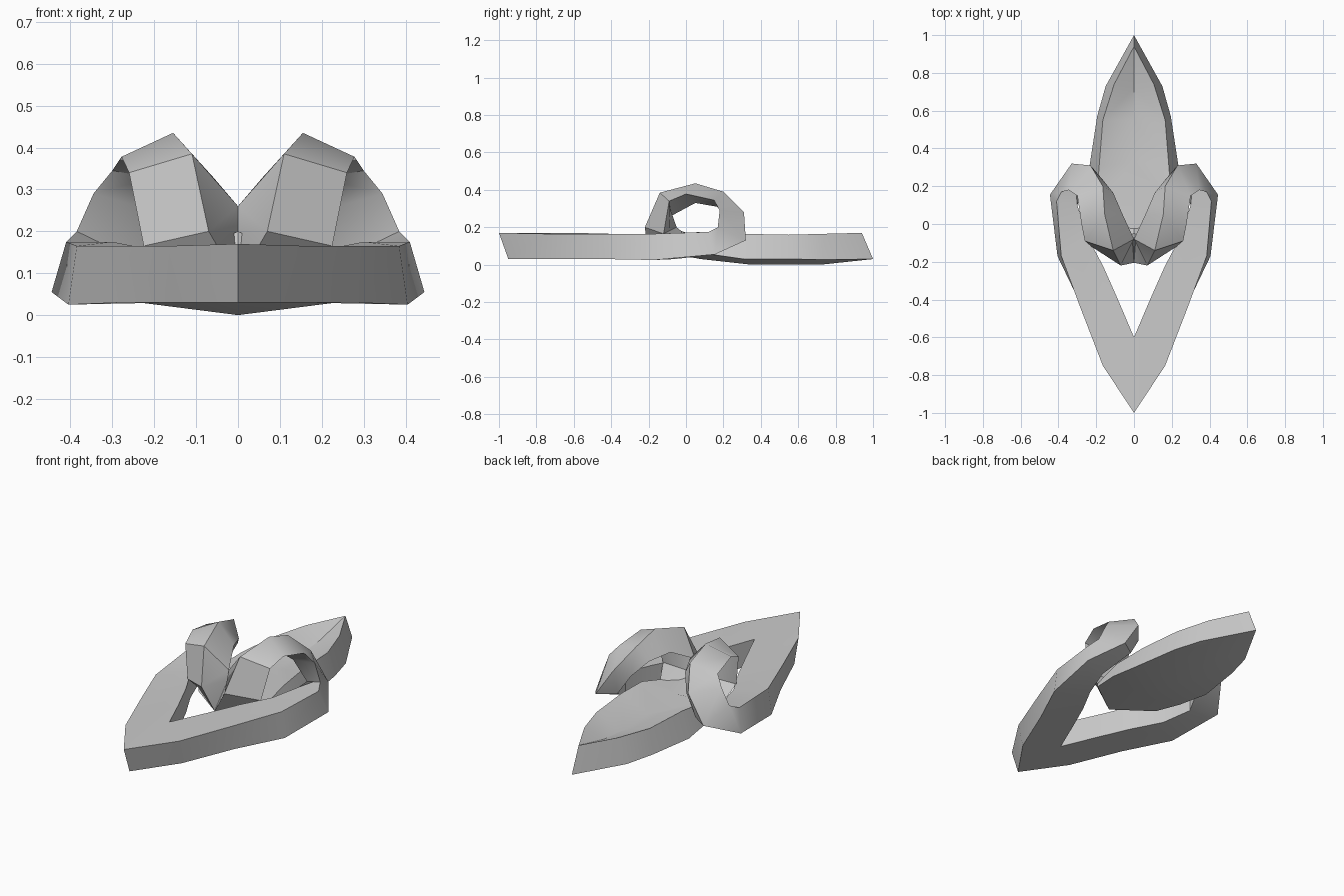
import bpy, bmesh, math
from mathutils import Vector

cube = bpy.data.objects.get("Cube")
if cube:
    bpy.data.objects.remove(cube, do_unlink=True)

# One plain grey for the whole piece
grey = bpy.data.materials.new("plain_grey")
grey.use_nodes = True
grey.diffuse_color = (0.6, 0.6, 0.6, 1)
grey.node_tree.nodes["Principled BSDF"].inputs["Base Color"].default_value = (0.6, 0.6, 0.6, 1)


def loft(name, rails, cap_start=False):
    """Skin a closed cross-section along matching rails, then mirror it across x."""
    bm = bmesh.new()
    rings = [[bm.verts.new(p) for p in section] for section in zip(*rails)]
    count = len(rails)
    for a, b in zip(rings, rings[1:]):
        for i in range(count):
            j = (i + 1) % count
            bm.faces.new((a[i], a[j], b[j], b[i]))
    if cap_start:
        bm.faces.new(rings[0])
    bmesh.ops.remove_doubles(bm, verts=bm.verts, dist=0.001)

    # Drop any walls lying in the mirror plane
    inner = [f for f in bm.faces if all(abs(v.co.x) < 0.001 for v in f.verts)]
    bmesh.ops.delete(bm, geom=inner, context='FACES')
    bmesh.ops.mirror(bm, geom=bm.verts[:] + bm.edges[:] + bm.faces[:],
                     axis='X', merge_dist=0.001)
    bmesh.ops.recalc_face_normals(bm, faces=bm.faces)

    mesh = bpy.data.meshes.new(name)
    bm.to_mesh(mesh)
    bm.free()
    mesh.materials.append(grey)
    obj = bpy.data.objects.new(name, mesh)
    bpy.context.collection.objects.link(obj)
    bpy.ops.object.select_all(action='DESELECT')
    obj.select_set(True)
    bpy.context.view_layer.objects.active = obj
    bpy.ops.object.shade_smooth_by_angle(angle=math.radians(35))
    return obj


# Front arm running back, curling up, over and down to the middle
crest = [(0, -.95, .03), (.16, -.72, .03), (.28, -.43, .03), (.405, -.17, .025),
         (.445, .155, .055), (.33, .32, .13), (.23, .31, .28), (.165, .2, .39),
         (.155, .05, .435), (.11, -.14, .385), (.07, -.22, .2), (0, -.205, .08)]
outer = [(0, -1, .17), (.165, -.75, .165), (.285, -.44, .165), (.385, -.17, .165),
         (.41, .12, .175), (.385, .17, .2), (.345, .18, .29), (.3, .15, .345),
         (.278, 0, .378), (.26, -.09, .34), (.225, -.12, .165), (.2, -.06, .1)]
inner = [(0, -.6, .03), (.085, -.4, .03), (.165, -.22, .03), (.25, -.06, .03),
         (.3, .1, .05), (.24, .26, .13), (.17, .24, .24), (.11, .165, .31),
         (.06, .05, .33), (0, -.08, .26), (0, -.05, .2), (0, .05, .12)]

# The hollow edge is square on the arm and flattens into the curl
ARM_STATIONS = 5
hollow = []
for i, (o, n) in enumerate(zip(outer, inner)):
    if i < ARM_STATIONS:
        hollow.append((n[0], n[1], o[2]))
    else:
        hollow.append(Vector(o).lerp(Vector(n), 0.5))
loft("curled_arms", [crest, outer, hollow, inner])

# Pointed leaf with a keel below and a creased hollow above
keel = [(0, -.205, .08), (0, .08, .03), (0, .35, 0), (0, .57, 0), (0, .72, 0), (0, 1, .03)]
edge = [(.2, -.06, .08), (.23, .1, .06), (.235, .31, .03), (.195, .57, .03),
        (.15, .73, .027), (0, 1, .03)]
rim = [(.2, -.06, .1), (.2, .1, .15), (.185, .3, .165), (.165, .55, .16),
       (.105, .74, .165), (0, .94, .17)]
crease = [(0, -.08, .2), (0, .1, .135), (0, .33, .11), (0, .55, .105), (0, .72, .12),
          (0, .94, .17)]
loft("pointed_leaf", [keel, edge, rim, crease], cap_start=True)
